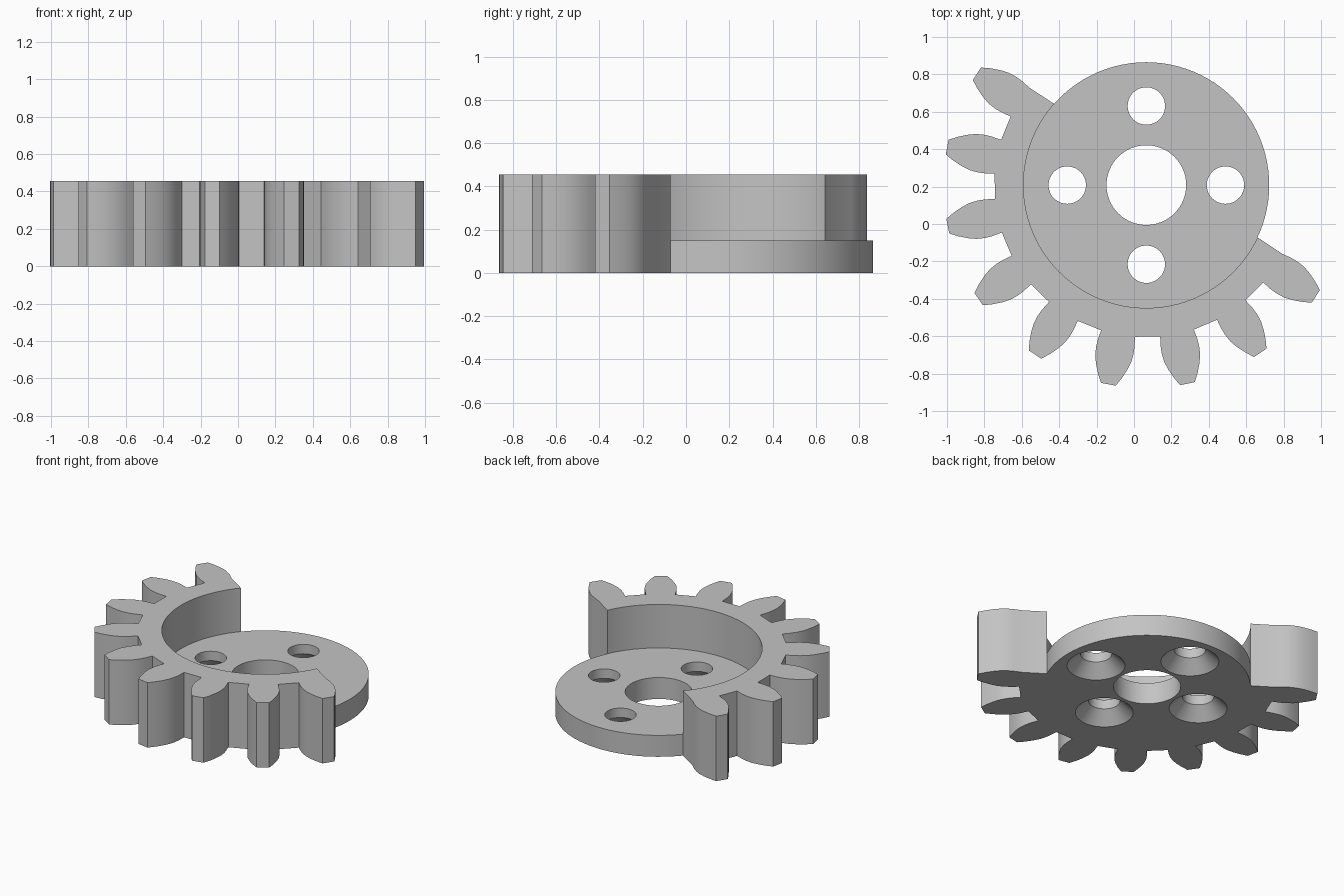
import bpy, bmesh, math
from mathutils import Vector

cube = bpy.data.objects.get("Cube")
if cube:
    bpy.data.objects.remove(cube, do_unlink=True)

CX, CY = 0.066, 0.208          # wheel axis
DISC_R, DISC_H = 0.657, 0.15
GEAR_H = 0.455
FIRST, PITCH, TEETH = -33.3, 22.5, 9

grey = bpy.data.materials.new("plain grey")
grey.use_nodes = True
colour = (0.55, 0.55, 0.55, 1)
grey.diffuse_color = colour
grey.node_tree.nodes["Principled BSDF"].inputs["Base Color"].default_value = colour


def prism(name, points, z0, z1):
    """Extrude a flat outline between two heights."""
    bm = bmesh.new()
    face = bm.faces.new([bm.verts.new((x, y, z0)) for x, y in points])
    top = bmesh.ops.extrude_face_region(bm, geom=[face])["geom"]
    verts = [v for v in top if isinstance(v, bmesh.types.BMVert)]
    bmesh.ops.translate(bm, verts=verts, vec=(0, 0, z1 - z0))
    bmesh.ops.recalc_face_normals(bm, faces=bm.faces)
    return finish(name, bm)


def lathe(name, x, y, rings, seg):
    """Closed round solid from (radius, height) rings."""
    bm = bmesh.new()
    loops = []
    for r, z in rings:
        loops.append([bm.verts.new((x + r * math.cos(math.tau * i / seg),
                                    y + r * math.sin(math.tau * i / seg), z))
                      for i in range(seg)])
    for a, b in zip(loops, loops[1:]):
        for i in range(seg):
            j = (i + 1) % seg
            bm.faces.new((a[i], a[j], b[j], b[i]))
    bm.faces.new(loops[0])
    bm.faces.new(loops[-1])
    bmesh.ops.recalc_face_normals(bm, faces=bm.faces)
    return finish(name, bm)


def finish(name, bm):
    mesh = bpy.data.meshes.new(name)
    bm.to_mesh(mesh)
    bm.free()
    mesh.materials.append(grey)
    obj = bpy.data.objects.new(name, mesh)
    bpy.context.collection.objects.link(obj)
    return obj


def combine(target, tool, operation):
    tool.hide_render = True
    mod = target.modifiers.new(operation.lower(), 'BOOLEAN')
    mod.operation, mod.solver, mod.object = operation, 'EXACT', tool
    bpy.context.view_layer.objects.active = target
    bpy.ops.object.modifier_apply(modifier=mod.name)
    bpy.data.objects.remove(tool, do_unlink=True)


def local(angle, u, v):
    """Point at distance u along a tooth axis and v to its side."""
    c, s = math.cos(math.radians(angle)), math.sin(math.radians(angle))
    return (CX + u * c - v * s, CY + u * s + v * c)


# Toothed sector outline
flank = [(0.808, 0.092), (0.86, 0.1), (0.9, 0.102), (0.945, 0.098),
         (0.99, 0.085), (1.04, 0.064), (1.084, 0.04)]
last = FIRST - PITCH * (TEETH - 1)
inner = Vector((0.5, 0.093))
outline = [local(FIRST, *inner)]
for k in range(TEETH):
    angle = FIRST - PITCH * k
    outline += [local(angle, u, v) for u, v in flank]
    outline += [local(angle, u, -v) for u, v in reversed(flank)]
outline.append(local(last, inner.x, -inner.y))
edge = math.degrees(math.atan2(inner.y, inner.x))
start, end, steps = last - edge, FIRST + edge, 24
outline += [local(start + (end - start) * i / steps, inner.length, 0)
            for i in range(1, steps)]
gear = prism("sector_gear", outline, 0, GEAR_H)

# Base disc, then the round recess above it
combine(gear, lathe("disc", CX, CY, [(DISC_R, 0), (DISC_R, DISC_H)], 96), 'UNION')
combine(gear, lathe("recess", CX, CY, [(DISC_R, DISC_H), (DISC_R, 1)], 96), 'DIFFERENCE')

# Centre bore and four holes countersunk from below
combine(gear, lathe("bore", CX, CY, [(0.213, -0.1), (0.213, 0.3)], 64), 'DIFFERENCE')
for k in range(4):
    x, y = local(90 * k, 0.423, 0)
    rings = [(0.204, -0.02), (0.1, 0.084), (0.1, 0.3)]
    combine(gear, lathe("screw_hole", x, y, rings, 48), 'DIFFERENCE')

bpy.ops.object.select_all(action='DESELECT')
gear.select_set(True)
bpy.context.view_layer.objects.active = gear
bpy.ops.object.shade_smooth_by_angle(angle=math.radians(30))
